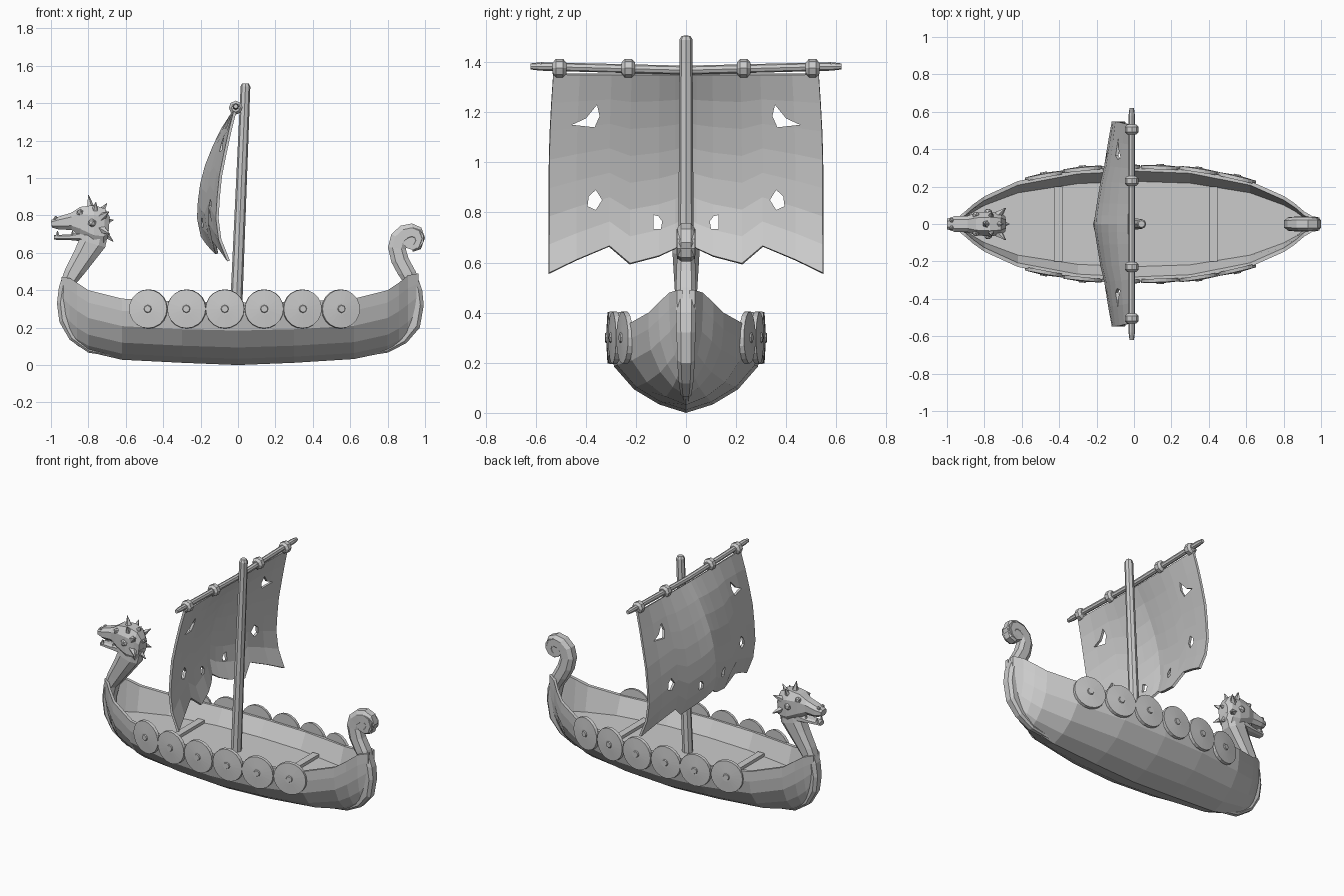
import bpy, bmesh, math
from mathutils import Vector, Matrix

if "Cube" in bpy.data.objects:
    bpy.data.objects.remove(bpy.data.objects["Cube"])


def finish(name, bm):
    bmesh.ops.recalc_face_normals(bm, faces=bm.faces)
    me = bpy.data.meshes.new(name)
    bm.to_mesh(me)
    bm.free()
    ob = bpy.data.objects.new(name, me)
    bpy.context.collection.objects.link(ob)
    return ob


def skin(bm, rings):
    """Bridge closed rings of points and cap both ends."""
    vs = [[bm.verts.new(p) for p in r] for r in rings]
    n = len(vs[0])
    for a, b in zip(vs, vs[1:]):
        for i in range(n):
            bm.faces.new((a[i], a[(i + 1) % n], b[(i + 1) % n], b[i]))
    bm.faces.new(vs[0][::-1])
    bm.faces.new(vs[-1])


def loft(name, sections):
    """Sections (x1, z1, x2, z2, half width): eight-sided bar in the centre plane."""
    rings = []
    for x1, z1, x2, z2, h in sections:
        shape = [(0, .55), (.25, 1), (.75, 1), (1, .55), (1, -.55), (.75, -1), (.25, -1), (0, -.55)]
        rings.append([(x1 + (x2 - x1) * t, h * s, z1 + (z2 - z1) * t) for t, s in shape])
    bm = bmesh.new()
    skin(bm, rings)
    return finish(name, bm)


def rod(bm, p, q, r1, r2, sides=8):
    p, q = Vector(p), Vector(q)
    d = q - p
    m = Matrix.Translation((p + q) / 2) @ d.to_track_quat('Z', 'Y').to_matrix().to_4x4()
    bmesh.ops.create_cone(bm, cap_ends=True, segments=sides, radius1=r1, radius2=r2,
                          depth=d.length, matrix=m)


def lerp(table, v):
    for (a, fa), (b, fb) in zip(table, table[1:]):
        if v <= b:
            return fa + (fb - fa) * max(0, (v - a) / (b - a))
    return table[-1][1]


# hull with rim, inner walls and deck: x, half width, keel z, rim z
stations = [(-.945, .033, .24, .47), (-.9, .07, .145, .465), (-.86, .105, .105, .44),
            (-.8, .148, .07, .4), (-.62, .23, .028, .355), (-.3, .29, .012, .338),
            (0, .305, 0, .335), (.3, .293, .012, .338), (.62, .23, .032, .355),
            (.8, .15, .07, .4), (.86, .11, .1, .44), (.91, .067, .135, .48), (.965, .035, .22, .49)]
rings = []
for x, w, zk, zg in stations:
    half = [(w * f, zk + (zg - zk) * t) for f, t in
            ((.35, .1), (.68, .28), (.94, .55), (1, .8), (1, 1))]
    half += [(max(w - .022, .012), zg), (max(w * .82 - .022, .004), max(.24, zk + .07))]
    rings.append([(x, 0, zk)] + [(x, y, z) for y, z in half] + [(x, -y, z) for y, z in half[::-1]])
bm = bmesh.new()
skin(bm, rings)
finish("hull", bm)

# bow stem and neck
loft("bow_stem", [
    (-.6, .035, -.6, .06, .015), (-.8, .066, -.78, .1, .022), (-.9, .135, -.86, .17, .03),
    (-.955, .23, -.89, .26, .035), (-.968, .33, -.895, .34, .038), (-.957, .42, -.87, .43, .042),
    (-.925, .51, -.82, .49, .045), (-.875, .61, -.765, .56, .05), (-.85, .67, -.71, .63, .054),
    (-.84, .75, -.69, .72, .05)])

# stern post ending in a scroll
loft("stern_post", [
    (.6, .037, .6, .07, .015), (.8, .066, .78, .1, .022), (.9, .117, .86, .16, .03),
    (.972, .2, .91, .24, .035), (.993, .32, .92, .33, .038), (.985, .4, .9, .42, .04),
    (.95, .5, .855, .485, .04), (.912, .57, .82, .55, .038), (.897, .62, .802, .63, .036),
    (.905, .65, .82, .70, .036), (.92, .66, .87, .745, .037), (.93, .665, .93, .757, .037),
    (.935, .665, .98, .735, .037), (.935, .66, 1, .68, .037), (.93, .655, .978, .62, .037),
    (.925, .65, .935, .605, .035)])
bm = bmesh.new()
rod(bm, (.935, -.035, .675), (.935, .035, .675), .06, .06, 10)
finish("scroll_core", bm)

# beast head: skull, lower jaw
loft("head", [
    (-1, .775, -.995, .735, .028), (-.96, .793, -.96, .725, .042), (-.89, .815, -.89, .722, .043),
    (-.845, .845, -.845, .69, .06), (-.77, .855, -.77, .64, .066), (-.71, .835, -.72, .64, .058),
    (-.685, .79, -.695, .68, .04)])
loft("lower_jaw", [
    (-.983, .695, -.983, .67, .025), (-.9, .698, -.9, .668, .035), (-.82, .72, -.82, .66, .045)])

# teeth, eyes, nostrils, ears and mane spikes
bm = bmesh.new()
for s in (1, -1):
    for x in (-.965, -.885):
        rod(bm, (x, s * .022, .69), (x, s * .022, .716), .011, .003, 5)
finish("teeth", bm)
bm = bmesh.new()
for s in (1, -1):
    for p, r in (((-.845, s * .048, .815), .02), ((-.975, s * .02, .785), .013),
                 ((-.78, s * .06, .76), .025)):
        bmesh.ops.create_icosphere(bm, subdivisions=1, radius=r, matrix=Matrix.Translation(p))
finish("eyes_nostrils_and_ears", bm)
bm = bmesh.new()
core = Vector((-.775, 0, .755))
tips = [(-.80, 0, .908), (-.70, 0, .865), (-.665, 0, .775), (-.667, 0, .66)]
tips += [(x, s * y, z) for s in (1, -1) for x, y, z in
         ((-.76, .06, .87), (-.69, .085, .82), (-.685, .085, .70))]
for tip in tips:
    rod(bm, core.lerp(Vector(tip), .45), tip, .028, .002, 5)
finish("mane_spikes", bm)

# round shields along both sides
widths = [(x, w) for x, w, _, _ in stations]
for i, x in enumerate((-.48, -.275, -.07, .14, .345, .55)):
    slope = (lerp(widths, x + .1) - lerp(widths, x - .1)) / .2
    for s, side in ((1, "left"), (-1, "right")):
        n = Vector((-slope, s, 0)).normalized()
        c = Vector((x, s * (lerp(widths, x) + .002), .3))
        bm = bmesh.new()
        rod(bm, c - n * .01, c + n * .009, .105, .103, 20)
        rod(bm, c + n * .009, c + n * .014, .103, .03, 20)
        rod(bm, c + n * .009, c + n * .02, .024, .018, 8)
        finish(f"shield_{side}_{i + 1}", bm)

# cross beams on the deck
for name, x in (("front_beam", -.405), ("rear_beam", .425)):
    bm = bmesh.new()
    bmesh.ops.create_cube(bm, size=1, matrix=Matrix.Translation((x, 0, .24)) @
                          Matrix.Diagonal((.045, .40, .04, 1)))
    finish(name, bm)

# mast, yard and lashings
bm = bmesh.new()
rod(bm, (-.013, 0, .23), (.04, 0, 1.49), .033, .026)
rod(bm, (.04, 0, 1.49), (.0405, 0, 1.505), .026, .018)
finish("mast", bm)
bm = bmesh.new()
for s in (1, -1):
    rod(bm, (-.012, 0, 1.368), (-.012, s * .58, 1.383), .018, .017)
    rod(bm, (-.012, s * .58, 1.383), (-.012, s * .62, 1.383), .017, .012)
finish("yard", bm)
bm = bmesh.new()
for y in (-.505, -.23, .23, .505):
    rod(bm, (-.012, y - .014, 1.376), (-.012, y + .014, 1.376), .037, .037)
    for s in (1, -1):
        rod(bm, (-.012, y + s * .014, 1.376), (-.012, y + s * .027, 1.376), .037, .023)
finish("lashings", bm)

# billowing sail with a ragged foot
mid = [(.6, -.145), (.68, -.19), (.8, -.215), (.95, -.2), (1.1, -.16), (1.25, -.09), (1.36, -.02)]
edge = [(.555, -.05), (.68, -.1), (.8, -.113), (1, -.095), (1.2, -.055), (1.36, -.015)]
foot = [(0, .69), (.08, .655), (.2, .625), (.41, .595), (.56, .665), (.8, .61), (1, .557)]
cols = [(-f, z) for f, z in foot[:0:-1]] + foot
bm = bmesh.new()
grid = []
for r in range(8):
    t = r / 7
    row = []
    for f, zb in cols:
        z = 1.352 + (zb - 1.352) * t
        a = abs(f)
        x = lerp(mid, z) * (1 - a) + lerp(edge, z) * a
        row.append(bm.verts.new((x, f * (.53 + .017 * math.sin(min(1, t * 2) * math.pi / 2)), z)))
    grid.append(row)
for a, b in zip(grid, grid[1:]):
    for i in range(len(cols) - 1):
        bm.faces.new((a[i], a[i + 1], b[i + 1], b[i]))
sail = finish("sail", bm)

# torn holes cut through the sail (left and right differ by a mirror)
holes = [[(.355, 1.23), (.345, 1.185), (.365, 1.14), (.455, 1.15), (.40, 1.175)],
         [(.335, .85), (.36, .81), (.393, .825), (.388, .865), (.36, .89)],
         [(.095, .765), (.1, .735), (.13, .735), (.13, .79), (.11, .785)]]
bm = bmesh.new()
for s in (1, -1):
    for h in holes:
        skin(bm, [[(x, s * y, z) for y, z in h] for x in (-.4, .2)])
cutter = finish("sail_hole_cutter", bm)
cutter.hide_render = True
bpy.context.view_layer.objects.active = sail
solid = sail.modifiers.new("thickness", 'SOLIDIFY')
solid.thickness, solid.offset = .015, 0
cut = sail.modifiers.new("holes", 'BOOLEAN')
cut.operation, cut.solver, cut.object = 'DIFFERENCE', 'EXACT', cutter
for m in ("thickness", "holes"):
    bpy.ops.object.modifier_apply(modifier=m)
bpy.data.objects.remove(cutter)
